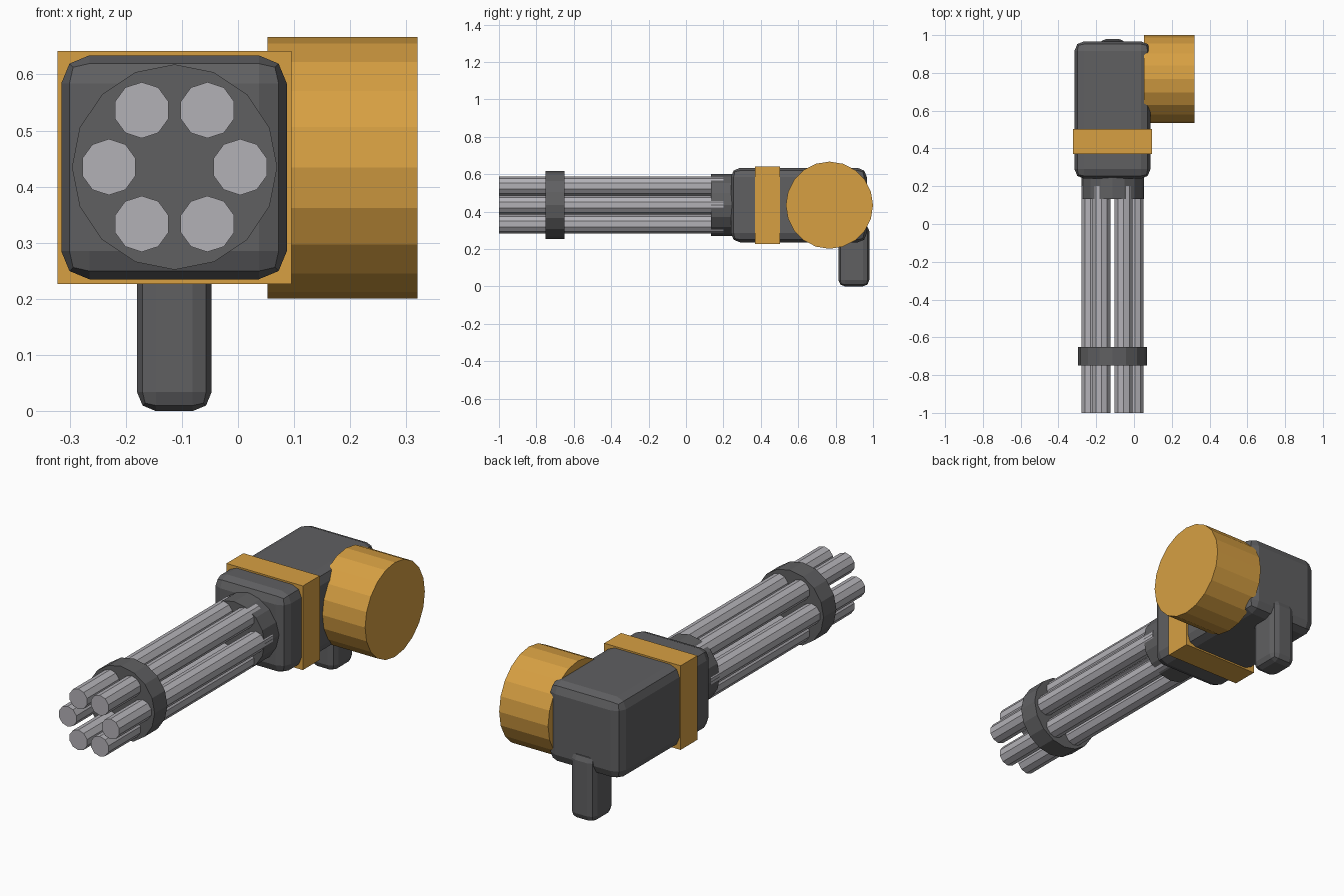
import bpy, math
from mathutils import Vector

if "Cube" in bpy.data.objects:
    bpy.data.objects.remove(bpy.data.objects["Cube"])

CX, CZ = -0.113, 0.435  # axis shared by barrels and body


def material(name, rgb):
    m = bpy.data.materials.new(name)
    m.diffuse_color = (*rgb, 1)
    m.use_nodes = True
    m.node_tree.nodes["Principled BSDF"].inputs["Base Color"].default_value = m.diffuse_color
    return m


gold = material("gold_paint", (0.68, 0.35, 0.055))
dark = material("dark_metal", (0.115, 0.115, 0.12))
steel = material("light_steel", (0.45, 0.44, 0.47))


def box(name, lo, hi, mat, bevel=0):
    lo, hi = Vector(lo), Vector(hi)
    bpy.ops.mesh.primitive_cube_add(size=1, location=(lo + hi) / 2)
    ob = bpy.context.object
    ob.name = name
    for v in ob.data.vertices:
        v.co *= hi - lo
    ob.data.materials.append(mat)
    if bevel:
        mod = ob.modifiers.new("bevel", "BEVEL")
        mod.width, mod.segments = bevel, 2
    return ob


def rod(name, x, z, y0, y1, radius, sides, mat):
    """Cylinder along y."""
    bpy.ops.mesh.primitive_cylinder_add(
        vertices=sides, radius=radius, depth=y1 - y0,
        location=(x, (y0 + y1) / 2, z), rotation=(math.pi / 2, 0, 0))
    ob = bpy.context.object
    ob.name = name
    ob.data.materials.append(mat)
    return ob


# six barrels in a ring
for i in range(6):
    a = i * math.pi / 3
    rod(f"barrel_{i + 1}", CX + 0.117 * math.cos(a), CZ + 0.117 * math.sin(a),
        -1.0, 0.2, 0.05, 10, steel)

# barrel clamp and rear collar
rod("barrel_clamp", CX, CZ, -0.75, -0.65, 0.183, 16, dark)
rod("barrel_collar", CX, CZ, 0.133, 0.26, 0.165, 16, dark)

# housing, band and grip
box("housing", (-0.315, 0.24, 0.235), (0.087, 0.967, 0.634), dark, 0.05)
box("housing_band", (-0.322, 0.37, 0.227), (0.095, 0.502, 0.642), gold)
box("grip", (-0.18, 0.815, 0.0), (-0.047, 0.98, 0.33), dark, 0.034)

# ammunition drum on the right side, axis along x
bpy.ops.mesh.primitive_cylinder_add(
    vertices=20, radius=0.233, depth=0.267,
    location=(0.1865, 0.767, 0.434), rotation=(0, math.pi / 2, 0))
drum = bpy.context.object
drum.name = "ammo_drum"
drum.data.materials.append(gold)
